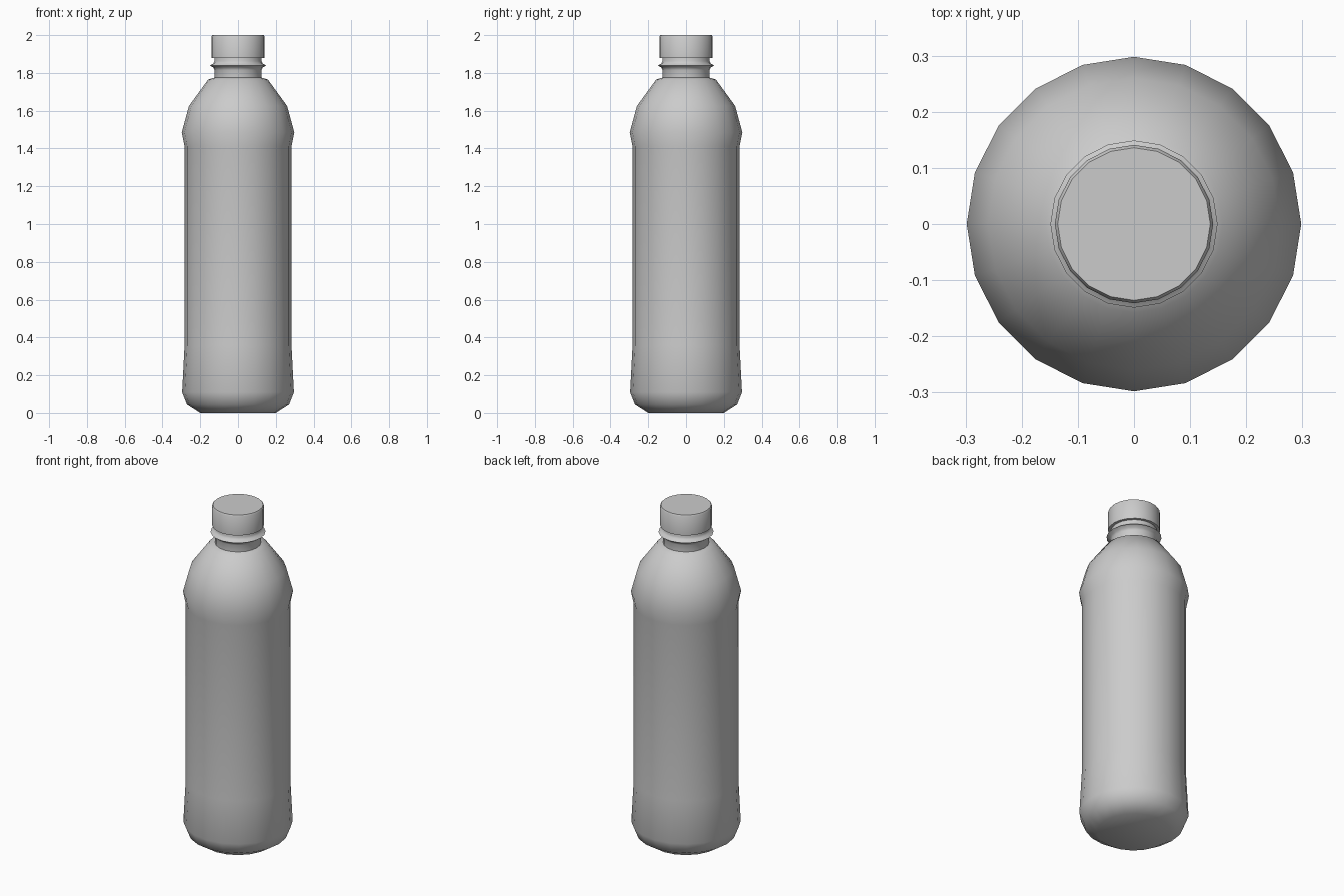
import bpy, bmesh, math

if "Cube" in bpy.data.objects:
    bpy.data.objects.remove(bpy.data.objects["Cube"])

SIDES = 20


def lathe(name, profile, angle):
    """Revolve (radius, height) points around z and close both ends."""
    bm = bmesh.new()
    rings = []
    for r, z in profile:
        rings.append([bm.verts.new((r * math.cos(2 * math.pi * i / SIDES),
                                    r * math.sin(2 * math.pi * i / SIDES), z))
                      for i in range(SIDES)])
    for low, high in zip(rings, rings[1:]):
        for i in range(SIDES):
            j = (i + 1) % SIDES
            bm.faces.new((low[i], low[j], high[j], high[i]))
    bm.faces.new(rings[0][::-1])
    bm.faces.new(rings[-1])
    mesh = bpy.data.meshes.new(name)
    bm.to_mesh(mesh)
    bm.free()
    obj = bpy.data.objects.new(name, mesh)
    bpy.context.collection.objects.link(obj)
    bpy.ops.object.select_all(action='DESELECT')
    obj.select_set(True)
    bpy.context.view_layer.objects.active = obj
    bpy.ops.object.shade_smooth_by_angle(angle=math.radians(angle))
    return obj


# Bottle: rounded base, straight wall, flared shoulder, neck with support ring
lathe("bottle", [
    (0.20, 0.0), (0.27, 0.045), (0.296, 0.11), (0.283, 0.36),
    (0.283, 1.41), (0.298, 1.485), (0.26, 1.625), (0.158, 1.765),
    (0.125, 1.775), (0.125, 1.815), (0.130, 1.828), (0.149, 1.839),
    (0.130, 1.850), (0.125, 1.862), (0.125, 1.89),
], 50)

# Screw cap with a narrow bevelled rim
lathe("cap", [(0.141, 1.88), (0.141, 1.992), (0.136, 2.0)], 40)
